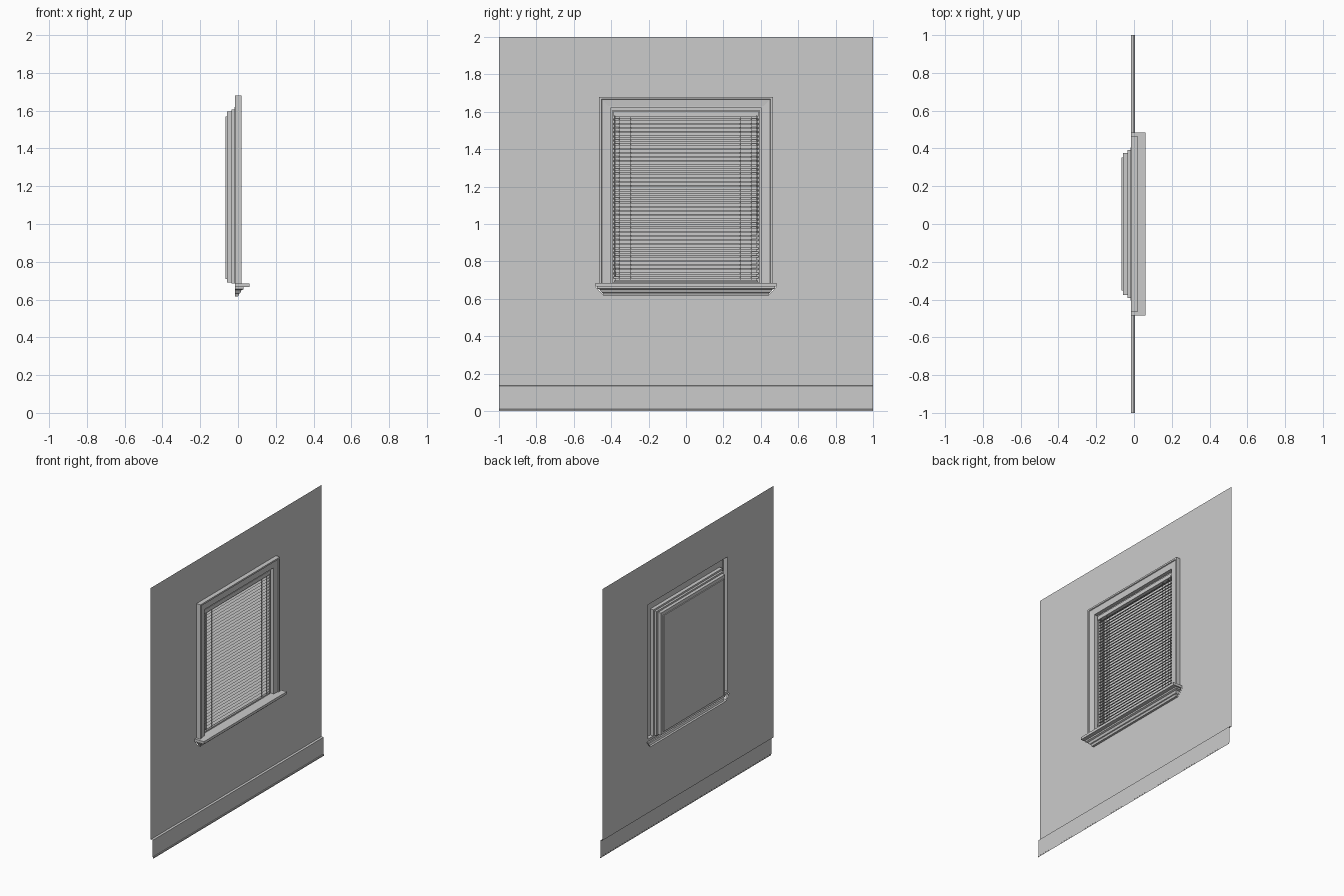
import bpy, bmesh, math
from mathutils import Matrix, Vector

if "Cube" in bpy.data.objects:
    bpy.data.objects.remove(bpy.data.objects["Cube"])


def finish(name, bm):
    bmesh.ops.remove_doubles(bm, verts=bm.verts, dist=1e-5)
    bmesh.ops.recalc_face_normals(bm, faces=bm.faces)
    mesh = bpy.data.meshes.new(name)
    bm.to_mesh(mesh)
    bm.free()
    ob = bpy.data.objects.new(name, mesh)
    bpy.context.collection.objects.link(ob)
    return ob


def add_box(bm, lo, hi):
    lo, hi = Vector(lo), Vector(hi)
    m = Matrix.Translation((lo + hi) / 2) @ Matrix.Diagonal((*(hi - lo), 1))
    bmesh.ops.create_cube(bm, size=1, matrix=m)


def box(name, lo, hi):
    bm = bmesh.new()
    add_box(bm, lo, hi)
    return finish(name, bm)


def loft(name, rings, closed=False, cap=False):
    """Skin between successive rings of equal length."""
    bm = bmesh.new()
    rows = [[bm.verts.new(p) for p in r] for r in rings]
    for a, b in zip(rows, rows[1:]):
        n = len(a)
        for i in range(n if closed else n - 1):
            j = (i + 1) % n
            bm.faces.new((a[i], a[j], b[j], b[i]))
    if cap:
        bm.faces.new(rows[-1])
    return finish(name, bm)


# wall: half outline with the opening cut around the trim, mirrored
X = -0.015
half = [(0, 2), (1, 2), (1, .137), (0, .137), (0, .617), (.44, .617), (.475, .655),
        (.485, .665), (.485, .685), (.465, .685), (.465, 1.68), (0, 1.68)]
bm = bmesh.new()
for s in (1, -1):
    bm.faces.new([bm.verts.new((X, s * y, z)) for y, z in half[::s]])
finish("wall", bm)

# baseboard
board = [(X, .137), (.001, .135), (.001, .012), (.005, .008), (.005, 0)]
loft("baseboard", [[(x, -1, z), (x, 1, z)] for x, z in board])

# casing around the top and sides: (inset, x) profile
casing = [(0, X), (0, .018), (.012, .018), (.015, .012), (.05, .009), (.06, .009)]
loft("casing", [[(x, -.465 + d, .685), (x, -.465 + d, 1.68 - d),
                 (x, .465 - d, 1.68 - d), (x, .465 - d, .685)] for d, x in casing])

# stepped window frame and pane: (half width, bottom, top, x)
frame = [(.405, .685, 1.62, .009), (.405, .685, 1.62, -.018),
         (.392, .686, 1.607, -.018), (.392, .686, 1.607, -.034),
         (.376, .69, 1.595, -.034), (.376, .69, 1.595, -.058),
         (.352, .71, 1.57, -.058), (.352, .71, 1.57, -.065)]
loft("window_frame", [[(x, -w, b), (x, -w, t), (x, w, t), (x, w, b)]
                      for w, b, t, x in frame], closed=True, cap=True)

# sill and moulded apron: (z, half width, x)
box("sill", (X, -.485, .666), (.06, .485, .685))
apron = [(.666, .475, .03), (.655, .475, .03), (.65, .462, .018),
         (.634, .452, .012), (.631, .446, .006), (.617, .44, .001)]
loft("apron", [[(X, -w, z), (x, -w, z), (x, w, z), (X, w, z)]
               for z, w, x in apron], cap=True)

# blind rails
box("blind_headrail", (-.033, -.388, 1.575), (-.006, .388, 1.604))
box("blind_bottom_rail", (-.031, -.386, .689), (-.009, .386, .699))

# blind slats: shallow curved strips, tilted towards the room
tilt = math.radians(25)
section = [(-.0125, -.001), (0, .0012), (.0125, -.001)]
bm = bmesh.new()
for i in range(39):
    zc = .715 + i * .0222
    rows = []
    for u, v in section:
        x = -.02 + u * math.cos(tilt) + v * math.sin(tilt)
        z = zc - u * math.sin(tilt) + v * math.cos(tilt)
        rows.append([bm.verts.new((x, y, z)) for y in (-.387, .387)])
    for a, b in zip(rows, rows[1:]):
        bm.faces.new((a[0], a[1], b[1], b[0]))
finish("blind_slats", bm)

# ladder cords in front of and behind the slats
bm = bmesh.new()
for y in (-.358, -.295, .289, .348):
    for x in (-.032, -.008):
        add_box(bm, (x - .0008, y - .0015, .695), (x + .0008, y + .0015, 1.58))
finish("blind_cords", bm)

# tilt wand and pull cord with its weight
for name, y, z0, z1, r in (("tilt_wand", .38, .95, 1.58, .003),
                           ("pull_cord", -.38, .76, 1.58, .0012),
                           ("cord_weight", -.38, .72, .765, .005)):
    bm = bmesh.new()
    bmesh.ops.create_cone(bm, cap_ends=True, segments=8, radius1=r, radius2=r * .8,
                          depth=z1 - z0, matrix=Matrix.Translation((-.003, y, (z0 + z1) / 2)))
    finish(name, bm)
